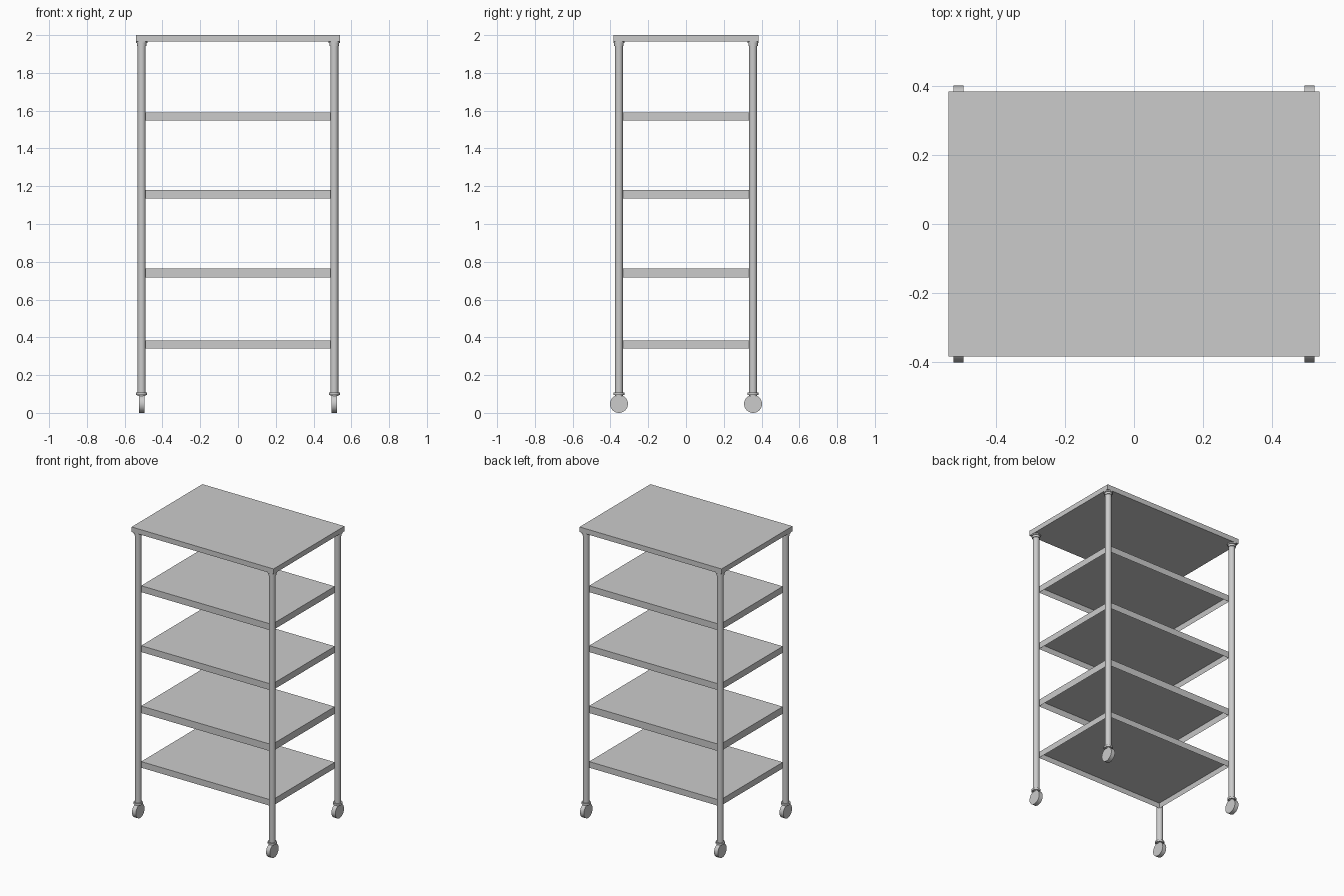
import bpy
import bmesh
from math import pi

if "Cube" in bpy.data.objects:
    bpy.data.objects.remove(bpy.data.objects["Cube"])

LEG_X, LEG_Y = 0.51, 0.355


def box(name, hx, hy, z0, z1):
    bpy.ops.mesh.primitive_cube_add(size=1, location=(0, 0, (z0 + z1) / 2))
    ob = bpy.context.object
    ob.name = name
    ob.scale = (2 * hx, 2 * hy, z1 - z0)
    bpy.ops.object.transform_apply(location=False, rotation=False, scale=True)
    return ob


def cylinder(name, radius, depth, location, rotation=(0, 0, 0)):
    bpy.ops.mesh.primitive_cylinder_add(vertices=32, radius=radius, depth=depth,
                                        location=location, rotation=rotation)
    ob = bpy.context.object
    ob.name = name
    bpy.ops.object.shade_smooth_by_angle()
    return ob


def upright(name, x, y, z0, z1, radius):
    return cylinder(name, radius, z1 - z0, (x, y, (z0 + z1) / 2))


def tray(name, hx, hy, z0, z1, wall):
    # shelf pan with a folded-down rim, hollow underneath
    ob = box(name, hx, hy, z0, z1)
    bm = bmesh.new()
    bm.from_mesh(ob.data)
    bm.normal_update()
    bottom = [f for f in bm.faces if f.normal.z < -0.9]
    bmesh.ops.inset_region(bm, faces=bottom, thickness=wall)
    for v in bottom[0].verts:
        v.co.z += (z1 - z0) - wall
    bm.to_mesh(ob.data)
    bm.free()
    return ob


# worktop and shelves
box("top_board", 0.54, 0.385, 1.965, 2.0)
for i, (z0, z1) in enumerate([(0.34, 0.382), (0.716, 0.764), (1.135, 1.179), (1.547, 1.591)]):
    tray(f"shelf_{i + 1}", 0.497, 0.342, z0, z1, 0.01)

# corner posts, each with collars and a wheel
for sx, side in ((-1, "left"), (1, "right")):
    for sy, end in ((-1, "front"), (1, "back")):
        x, y = sx * LEG_X, sy * LEG_Y
        tag = f"{end}_{side}"
        upright(f"post_{tag}", x, y, 0.09, 1.97, 0.021)
        upright(f"top_collar_{tag}", x, y, 1.957, 1.967, 0.03)
        upright(f"top_sleeve_{tag}", x, y, 1.942, 1.958, 0.025)
        upright(f"bottom_collar_{tag}", x, y, 0.094, 0.107, 0.029)
        cylinder(f"wheel_{tag}", 0.0475, 0.029, (x, y, 0.0475), (0, pi / 2, 0))
